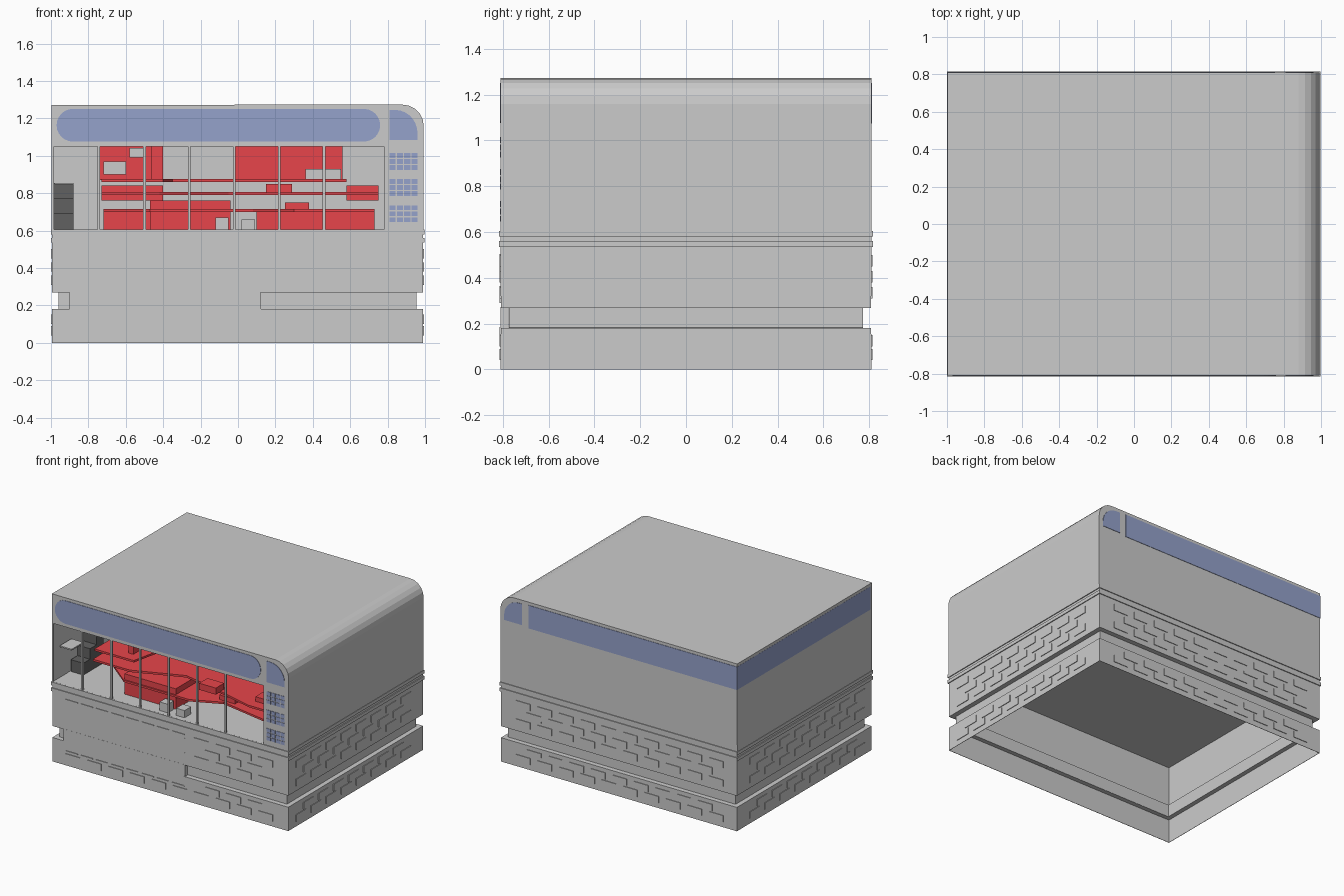
import bpy, bmesh, math

if "Cube" in bpy.data.objects:
    bpy.data.objects.remove(bpy.data.objects["Cube"])

X0, X1, Y, H, DECK = -0.995, 0.99, 0.81, 1.27, 0.605


def material(name, rgb):
    m = bpy.data.materials.new(name)
    m.diffuse_color = (*rgb, 1)
    m.use_nodes = True
    m.node_tree.nodes["Principled BSDF"].inputs["Base Color"].default_value = m.diffuse_color
    return m


RED = material("red", (0.80, 0.06, 0.07))
BLUE = material("blue_glass", (0.30, 0.36, 0.60))
DARK = material("dark_grey", (0.12, 0.12, 0.12))


def finish(bm, name, mat=None):
    bmesh.ops.recalc_face_normals(bm, faces=bm.faces[:])
    me = bpy.data.meshes.new(name)
    bm.to_mesh(me)
    bm.free()
    ob = bpy.data.objects.new(name, me)
    bpy.context.collection.objects.link(ob)
    if mat:
        me.materials.append(mat)
    return ob


def boxes(name, items, mat=None):
    """One object from many (x0, x1, y0, y1, z0, z1) boxes."""
    bm = bmesh.new()
    for a, b, c, d, e, f in items:
        vs = bmesh.ops.create_cube(bm, size=1)["verts"]
        for v in vs:
            v.co.x = a if v.co.x < 0 else b
            v.co.y = c if v.co.y < 0 else d
            v.co.z = e if v.co.z < 0 else f
    return finish(bm, name, mat)


def prism(name, pts, lo, hi, axis="y", mat=None):
    """Extrude an xz outline along y, or an xy outline along z."""
    bm = bmesh.new()
    place = (lambda p, t: (p[0], t, p[1])) if axis == "y" else (lambda p, t: (p[0], p[1], t))
    f = bm.faces.new([bm.verts.new(place(p, lo)) for p in pts])
    ext = bmesh.ops.extrude_face_region(bm, geom=[f])["geom"]
    for v in (g for g in ext if isinstance(g, bmesh.types.BMVert)):
        v.co["xyz".index(axis)] = hi
    return finish(bm, name, mat)


def arc(cx, cz, rx, rz, a0, a1, n):
    return [(cx + rx * math.cos(math.radians(a0 + (a1 - a0) * i / n)),
             cz + rz * math.sin(math.radians(a0 + (a1 - a0) * i / n))) for i in range(n + 1)]


def solidify(ob, t):
    m = ob.modifiers.new("thickness", "SOLIDIFY")
    m.thickness, m.offset = t, 0


# Hollow base: grooved profile carried around the rectangle, open below
profile = [(0, 0), (0, 0.18), (0.035, 0.18), (0.035, 0.27), (0, 0.27), (0, DECK)]
bm = bmesh.new()
rings = []
for i, z in profile:
    i += 0.002
    rings.append([bm.verts.new(p) for p in ((X0 + i, -Y + i, z), (X1 - i, -Y + i, z),
                                            (X1 - i, Y - i, z), (X0 + i, Y - i, z))])
for lo, hi in zip(rings, rings[1:]):
    for k in range(4):
        bm.faces.new((lo[k], lo[(k + 1) % 4], hi[(k + 1) % 4], hi[k]))
solidify(finish(bm, "base_walls"), 0.004)
boxes("base_door_panel", [(-0.9, 0.12, -Y, -0.775, 0.178, 0.272)])
boxes("deck_floor", [(X0 + .004, X1 - .004, -Y + .004, Y - .004, 0.595, DECK)])

# Two trim ribs around the whole base
e = 0.006
ribs = []
for z0, z1 in ((0.535, 0.56), (0.58, 0.605)):
    for s in (-1, 1):
        ya, yb = sorted((s * (Y - 0.002), s * (Y + e)))
        ribs.append((X0 - e, X1 + e, ya, yb, z0, z1))
    ribs += [(X0 - e, X0 + .002, -Y, Y, z0, z1), (X1 - .002, X1 + e, -Y, Y, z0, z1)]
boxes("trim_ribs", ribs)

# Shallow staggered wall blocks on the four sides
blocks = []
t = 0.004
for row, z in enumerate((0.04, 0.10, 0.31, 0.38, 0.45)):
    def run(lo, hi):
        p = lo + (row % 2) * 0.09
        while p + 0.12 < hi:
            yield p, p + 0.12
            p += 0.18
    for a, b in run(-0.72, 0.72):
        blocks += [(X1 - .002, X1 + t, a, b, z, z + .05), (X0 - t, X0 + .002, a, b, z, z + .05)]
    for a, b in run(-0.88, 0.88):
        blocks.append((a, b, Y - .002, Y + t, z, z + .05))
        if a > 0.15 or z < 0.06:
            blocks.append((a, b, -Y - t, -Y + .002, z, z + .05))
boxes("wall_blocks", blocks)

# Dashed outline of the big door
dash = [(-0.88 + i * .128, -0.78 + i * .128, -Y - t, -Y + .002, z - .003, z + .003)
        for i in range(8) for z in (0.11, 0.5)]
dash += [(0.117, 0.123, -Y - t, -Y + .002, z, z + .075) for z in (0.11, 0.29, 0.40)]
boxes("door_outline", dash)

# Upper shell: side, roof and rounded edge in one strip
edge = arc(X1 - 0.11, H - 0.11, 0.11, 0.11, 0, 90, 5)
strip = [(X1, DECK)] + edge + [(X0, H), (X0, DECK)]
bm = bmesh.new()
f = [bm.verts.new((x, -Y, z)) for x, z in strip]
b = [bm.verts.new((x, Y, z)) for x, z in strip]
for i in range(len(strip) - 1):
    bm.faces.new((f[i], f[i + 1], b[i + 1], b[i]))
solidify(finish(bm, "roof_and_sides"), 0.006)
prism("back_wall", strip, Y - 0.008, Y)
# Front wall with the wide opening
opening = [(X0 + .01, DECK), (X0 + .01, 1.05), (0.78, 1.05), (0.78, DECK)]
prism("front_wall", strip + opening, -Y, -Y + 0.008)
boxes("window_mullions", [(x - .007, x + .007, -Y, -Y + .014, DECK, 1.05)
                          for x in (-0.745, -0.50, -0.26, -0.02, 0.22, 0.46)])

# Blue bands: rounded on the front, wrapped round the back left corner
r = 0.0875
band = arc(0.76 - r, 1.163, r, r, -90, 90, 12) + arc(-0.97 + r, 1.163, r, r, 90, 270, 12)
prism("front_band", band, -Y - .003, -Y + .002, mat=BLUE)
boxes("back_band", [(X0, 0.755, Y - .002, Y + .003, 1.075, 1.25),
                    (X0 - .003, X0 + .002, -0.79, Y + .003, 1.075, 1.25)], BLUE)
corner = [(0.81, 1.085), (0.96, 1.085)] + arc(0.84, 1.12, 0.12, 0.125, 0, 90, 7) + [(0.81, 1.245)]
for name, s in (("front_corner_pane", -1), ("back_corner_pane", 1)):
    prism(name, corner, s * (Y - .002), s * (Y + .003), mat=BLUE)

# Three small grids of panes
boxes("small_panes", [(0.81 + .039 * i, 0.843 + .039 * i, -Y - .003, -Y + .002, z + .032 * j, z + .026 + .032 * j)
                      for z in (0.925, 0.785, 0.645) for i in range(4) for j in range(3)], BLUE)

# Red interior: walkways seen from above
lower = [(-0.72, -0.50), (-0.47, -0.70), (0.08, -0.70), (0.30, -0.60), (0.73, -0.68),
         (0.73, -0.45), (0.35, -0.30), (-0.10, -0.25), (-0.72, -0.25)]
middle = [(-0.73, -0.70), (-0.42, -0.70), (-0.05, -0.55), (0.20, -0.60), (0.58, -0.70),
          (0.75, -0.70), (0.75, -0.45), (0.20, -0.30), (-0.73, -0.30)]
upper = [(-0.73, -0.68), (-0.40, -0.68), (-0.35, -0.45), (0.58, -0.40), (0.58, 0.10), (-0.73, 0.10)]
prism("lower_walkway", lower, 0.70, 0.715, "z", RED)
prism("middle_walkway", middle, 0.79, 0.805, "z", RED)
prism("upper_walkway", upper, 0.86, 0.875, "z", RED)
boxes("red_blocks", [(-0.47, -0.04, -0.69, -0.45, DECK, 0.76), (-0.72, -0.47, -0.40, -0.30, DECK, 0.71),
                     (0.10, 0.73, -0.42, -0.34, DECK, 0.71), (-0.73, -0.40, -0.32, -0.30, 0.76, 0.84),
                     (0.58, 0.75, -0.62, -0.46, 0.76, 0.84), (-0.50, -0.46, -0.60, -0.52, 0.875, 1.05),
                     (0.15, 0.29, -0.68, -0.58, 0.80, 0.85), (0.25, 0.38, -0.58, -0.50, 0.715, 0.75)], RED)
boxes("red_screens", [(-0.02, 0.56, 0.06, 0.08, 0.87, 1.05), (-0.74, -0.40, 0.06, 0.08, 0.87, 1.05)], RED)
# Grey furniture
boxes("grey_fittings", [(-0.72, -0.60, -0.30, -0.20, 0.90, 0.97), (-0.58, -0.50, -0.20, -0.10, 0.99, 1.04),
                        (0.36, 0.55, -0.36, -0.25, 0.875, 0.93), (-0.12, -0.05, -0.77, -0.70, DECK, 0.67),
                        (0.02, 0.09, -0.77, -0.69, DECK, 0.66), (-0.98, -0.88, -0.74, -0.60, 0.845, 0.855)])
boxes("side_stair", [(-0.985, -0.88, -0.60 + .08 * i, -0.52 + .08 * i, DECK, 0.855 - .08 * (2 - i))
                     for i in range(3)], DARK)
